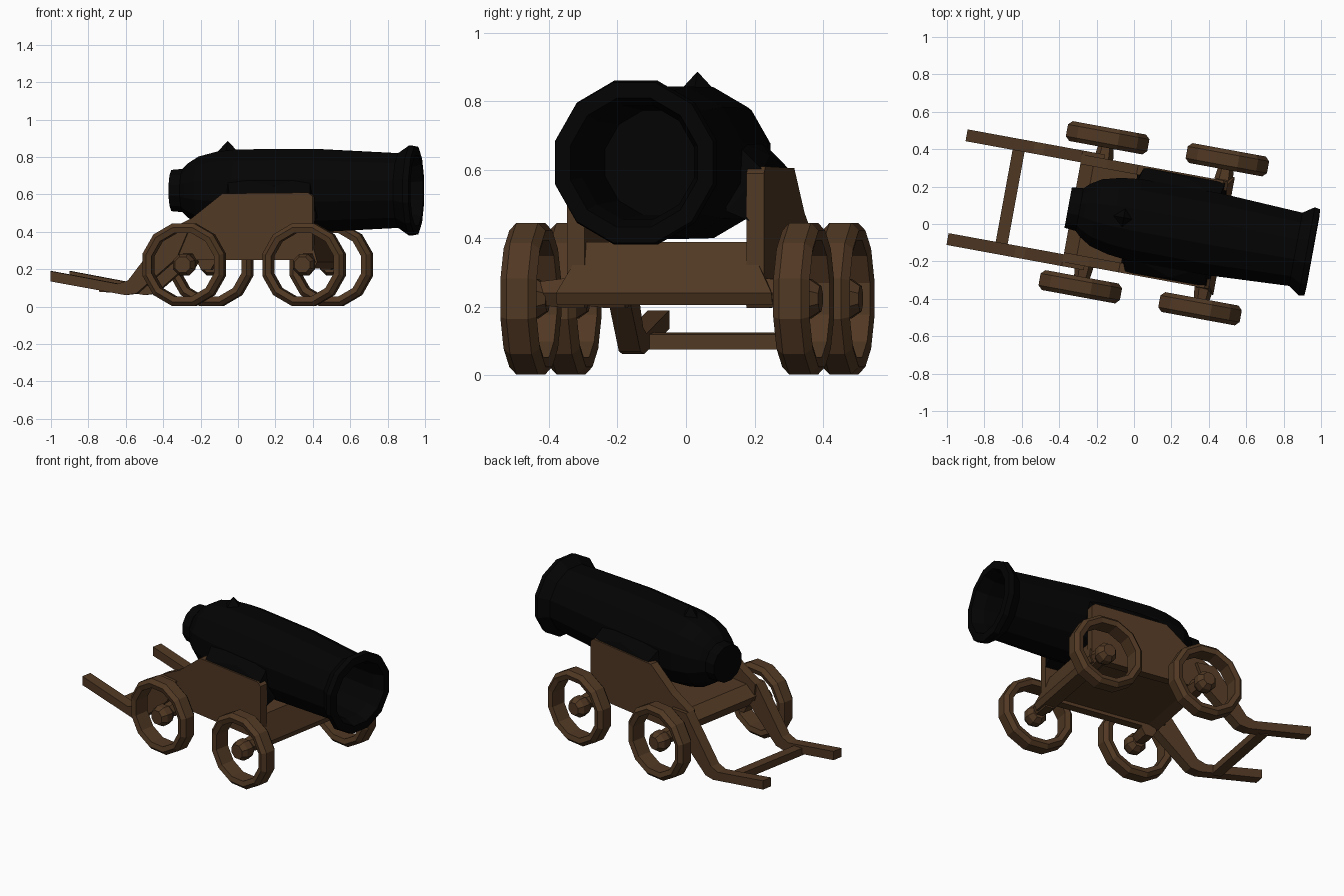
import bpy, bmesh, math
from mathutils import Matrix, Vector

if "Cube" in bpy.data.objects:
    bpy.data.objects.remove(bpy.data.objects["Cube"])

# Whole cannon is turned slightly about z; parts are built along local x
BASE = Matrix.Rotation(math.radians(-10.4), 4, 'Z') @ Matrix.Translation((0, 0.023, 0))


def material(name, rgb):
    m = bpy.data.materials.new(name)
    m.diffuse_color = (*rgb, 1)
    m.use_nodes = True
    m.node_tree.nodes["Principled BSDF"].inputs["Base Color"].default_value = m.diffuse_color
    return m


WOOD = material("wood", (0.082, 0.040, 0.017))
IRON = material("iron", (0.001, 0.001, 0.001))


def finish(name, bm, mat):
    bmesh.ops.remove_doubles(bm, verts=bm.verts, dist=1e-5)
    bmesh.ops.recalc_face_normals(bm, faces=bm.faces)
    me = bpy.data.meshes.new(name)
    bm.to_mesh(me)
    bm.free()
    me.materials.append(mat)
    ob = bpy.data.objects.new(name, me)
    ob.matrix_world = BASE
    bpy.context.collection.objects.link(ob)
    return ob


def prism(name, outline, y0, y1, mat):
    """Extrude an (x, z) outline from y0 to y1."""
    bm = bmesh.new()
    a = [bm.verts.new((x, y0, z)) for x, z in outline]
    b = [bm.verts.new((x, y1, z)) for x, z in outline]
    n = len(a)
    bm.faces.new(a)
    bm.faces.new(b[::-1])
    for i in range(n):
        j = (i + 1) % n
        bm.faces.new((a[i], b[i], b[j], a[j]))
    return finish(name, bm, mat)


def lathe(name, profile, centre, axis, sides, mat, closed=False):
    """Spin (distance along axis, radius) points around the x or y axis."""
    bm = bmesh.new()
    rings = []
    for d, r in profile:
        ring = []
        for k in range(sides):
            t = 2 * math.pi * (k + 0.5) / sides
            p, q = r * math.sin(t), r * math.cos(t)
            off = (d, p, q) if axis == 'x' else (p, d, q)
            ring.append(bm.verts.new(Vector(centre) + Vector(off)))
        rings.append(ring)
    pairs = list(zip(rings, rings[1:]))
    if closed:
        pairs.append((rings[-1], rings[0]))
    for a, b in pairs:
        for k in range(sides):
            j = (k + 1) % sides
            bm.faces.new((a[k], a[j], b[j], b[k]))
    return finish(name, bm, mat)


def hull(name, points, mat):
    """Convex block around a few points."""
    bm = bmesh.new()
    for p in points:
        bm.verts.new(p)
    bmesh.ops.convex_hull(bm, input=bm.verts)
    return finish(name, bm, mat)


# Barrel with flared muzzle and hollow bore
lathe("barrel", [(-0.362, 0), (-0.362, 0.114), (-0.30, 0.120), (-0.27, 0.15),
                 (-0.21, 0.188), (-0.11, 0.215), (0.0, 0.228), (0.42, 0.230),
                 (0.875, 0.206), (0.935, 0.248), (0.965, 0.242), (0.968, 0.195),
                 (0.90, 0.172), (0.60, 0.158), (0.60, 0)],
      (0, 0, 0.621), 'x', 12, IRON)

# Vent bump
bm = bmesh.new()
bmesh.ops.create_cone(bm, segments=4, radius1=0.075, radius2=0, depth=0.08, cap_ends=True,
                      matrix=Matrix.Translation((-0.06, 0, 0.847)))
finish("vent_bump", bm, IRON)

# Carriage bed, with a wider sloping block along the front
prism("bed", [(0.44, 0.25), (0.42, 0.39), (-0.27, 0.385),
              (-0.34, 0.33), (-0.28, 0.25), (-0.22, 0.27), (0.37, 0.27)],
      -0.27, 0.27, WOOD)
hull("front_block", [(x, s * y, z) for s in (-1, 1) for x, y, z in
                     ((0.39, 0.31, 0.205), (0.47, 0.32, 0.205), (0.485, 0.32, 0.24),
                      (0.39, 0.29, 0.29), (0.40, 0.24, 0.39), (0.43, 0.24, 0.39))], WOOD)

CHEEK = [(0.455, 0.25), (0.455, 0.59), (0.43, 0.61), (-0.035, 0.605), (-0.20, 0.475),
         (-0.34, 0.405), (-0.33, 0.30), (-0.22, 0.25)]
RAIL = [(-0.966, 0.135), (-0.56, 0.062), (-0.50, 0.07), (-0.28, 0.26), (-0.22, 0.40),
        (-0.34, 0.405), (-0.545, 0.14), (-0.60, 0.122), (-0.966, 0.19)]
RIM = [(-0.032, 0.229), (0.032, 0.229), (0.054, 0.206), (0.046, 0.176),
       (-0.046, 0.176), (-0.054, 0.206)]
HUB = [(-0.05, 0), (-0.05, 0.045), (-0.02, 0.062), (0.02, 0.062), (0.05, 0.04), (0.05, 0)]

# Cheeks, barrel shoulders, rails, axles and wheels on both sides
for side, s in (("near", -1), ("far", 1)):
    prism(side + "_cheek", CHEEK, s * 0.24, s * 0.292, WOOD)
    hull(side + "_shoulder",
         [(x, s * y, z) for x, y, z in
          ((-0.03, 0.18, 0.70), (0.42, 0.18, 0.70), (0.0, 0.285, 0.60), (0.44, 0.285, 0.60),
           (0.24, 0.27, 0.645), (-0.03, 0.18, 0.48), (0.46, 0.18, 0.48),
           (-0.03, 0.25, 0.45), (0.455, 0.25, 0.45))], IRON)
    prism(side + "_rail", RAIL, s * 0.25, s * 0.314, WOOD)
    for end, x in (("rear", -0.222), ("front", 0.429)):
        c = (x, s * 0.405, 0.224)
        lathe(f"{side}_{end}_wheel_rim", RIM, c, 'y', 12, WOOD, closed=True)
        lathe(f"{side}_{end}_hub", HUB, c, 'y', 8, WOOD)
        lathe(f"{side}_{end}_axle", [(s * 0.24, 0), (s * 0.24, 0.05), (s * 0.30, 0.05),
                                     (s * 0.40, 0.036), (s * 0.40, 0)],
              (x, 0, 0.24), 'y', 6, WOOD)

# Crossbar between the rails
prism("crossbar", [(-0.71, 0.08), (-0.645, 0.075), (-0.645, 0.12), (-0.71, 0.125)],
      -0.27, 0.27, WOOD)
